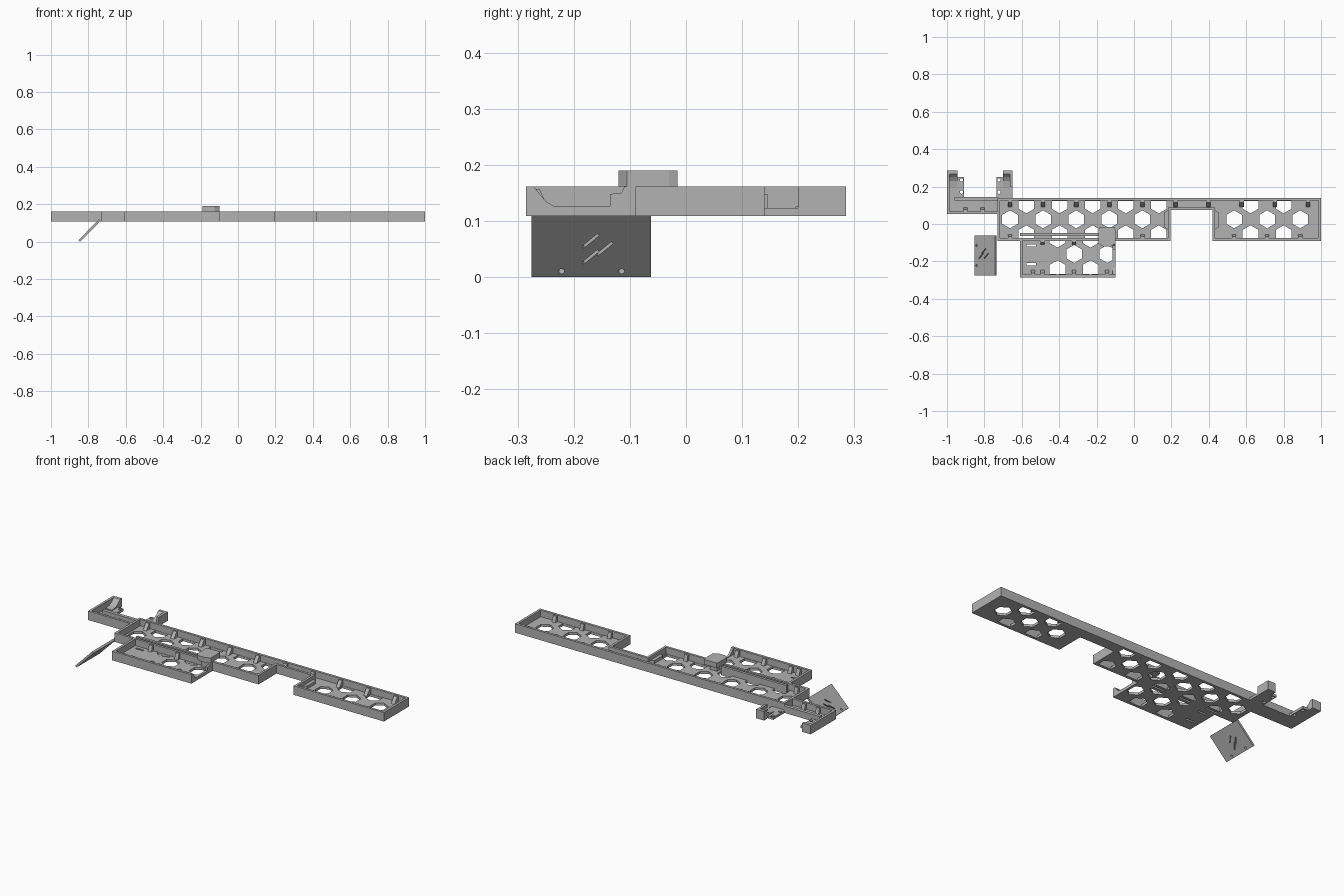
import bpy, bmesh, math
from mathutils import Vector

if "Cube" in bpy.data.objects:
    bpy.data.objects.remove(bpy.data.objects["Cube"])

GREY = (0.45, 0.45, 0.45, 1)
mat = bpy.data.materials.new("plain grey")
mat.use_nodes = True
mat.diffuse_color = GREY
mat.node_tree.nodes["Principled BSDF"].inputs["Base Color"].default_value = GREY

BASE, FLOOR, TOP, WALL, STEP = 0.109, 0.123, 0.161, 0.014, 0.177
PLACE = {"x": lambda a, b, d: (d, a, b),
         "z": lambda a, b, d: (a, b, d)}


def finish(name, bm):
    bmesh.ops.recalc_face_normals(bm, faces=bm.faces)
    mesh = bpy.data.meshes.new(name)
    bm.to_mesh(mesh)
    bm.free()
    mesh.materials.append(mat)
    obj = bpy.data.objects.new(name, mesh)
    bpy.context.scene.collection.objects.link(obj)
    return obj


def bridge(bm, low, high):
    for i in range(len(low)):
        j = (i + 1) % len(low)
        bm.faces.new((low[i], low[j], high[j], high[i]))


def prism(name, pts, lo, hi, axis="z"):
    """Extrude a flat outline between lo and hi along an axis."""
    bm = bmesh.new()
    low, high = [[bm.verts.new(PLACE[axis](a, b, d)) for a, b in pts] for d in (lo, hi)]
    bm.faces.new(low)
    bm.faces.new(high)
    bridge(bm, low, high)
    return finish(name, bm)


def plate(name, outline, holes, lo, hi):
    """Flat plate with through holes, none of which touch each other."""
    bm = bmesh.new()
    levels = []
    for z in (lo, hi):
        loops = [[bm.verts.new((x, y, z)) for x, y in o] for o in [outline] + holes]
        edges = [bm.edges.new((lp[i - 1], lp[i])) for lp in loops for i in range(len(lp))]
        bmesh.ops.triangle_fill(bm, edges=edges, use_beauty=True)
        levels.append(loops)
    for low, high in zip(*levels):
        bridge(bm, low, high)
    return finish(name, bm)


def rect(x0, x1, y0, y1):
    return [(x0, y0), (x1, y0), (x1, y1), (x0, y1)]


def box(name, x0, x1, y0, y1, z0=BASE, z1=TOP):
    return prism(name, rect(x0, x1, y0, y1), z0, z1)


def ngon(x, y, r, n=12):
    """Regular polygon with a corner pointing along +y."""
    return [(x + r * math.sin(math.tau * i / n), y + r * math.cos(math.tau * i / n))
            for i in range(n)]


def inset(pts, t):
    """Mitred inward offset of a counter-clockwise right-angled outline."""
    out = []
    for i, p in enumerate(pts):
        p = Vector(p)
        a = (p - Vector(pts[i - 1])).normalized()
        b = (Vector(pts[(i + 1) % len(pts)]) - p).normalized()
        out.append(tuple(p + t * Vector((-a.y - b.y, a.x + b.x))))
    return out


def ring(name, pts, t, z0, z1):
    """Continuous upright wall that follows an outline."""
    bm = bmesh.new()
    loops = [[bm.verts.new((x, y, z)) for x, y in o]
             for o, z in ((pts, z0), (inset(pts, t), z0), (inset(pts, t), z1), (pts, z1))]
    for k in range(4):
        bridge(bm, loops[k], loops[(k + 1) % 4])
    return finish(name, bm)


def honeycomb(x0, count, side_x0, side_count, y, dy, y0, y1):
    """A row of hexagons, with staggered rows trimmed by the walls."""
    centres = [(x0 + i * STEP, y) for i in range(count)]
    centres += [(side_x0 + i * STEP, y + s * dy) for i in range(side_count) for s in (-1, 1)]
    return [[(a, min(max(b, y0), y1)) for a, b in ngon(cx, cy, 0.048, 6)]
            for cx, cy in centres]


def gussets(name, xs, y, direction, depth=0.035, half=0.011):
    """Sloping stiffeners standing against a long wall."""
    for i, x in enumerate(xs):
        prof = [(y, FLOOR), (y + direction * depth, FLOOR),
                (y + direction * 0.01, TOP - 0.004), (y, TOP - 0.004)]
        prism(f"{name}_{i + 1}", prof, x - half, x + half, "x")


# Long main tray with a notch in the front
outline = [(-0.73, -0.09), (0.195, -0.09), (0.195, 0.075), (0.42, 0.075),
           (0.42, -0.09), (1, -0.09), (1, 0.14), (-0.73, 0.14)]
ring("main_tray_wall", outline, WALL, BASE, TOP)
main_holes = (honeycomb(-0.663, 5, -0.575, 5, 0.025, 0.08, -0.074, 0.124)
              + honeycomb(0.535, 3, 0.623, 2, 0.025, 0.08, -0.074, 0.124))
plate("main_tray_floor", inset(outline, WALL), main_holes, BASE, FLOOR)
gussets("back_gusset", [-0.663 + STEP * i for i in range(10)], 0.126, -1)
gussets("front_gusset", [-0.663, 0.045, 0.535, 0.712, 0.889], -0.076, 1, 0.02)

# Corner fillets on both sides of the notch
for side, x, d in (("right", 0.181, -1), ("left", 0.434, 1)):
    prof = [(x, 0.075), (x + d * 0.02, 0.06), (x + d * 0.02, -0.015), (x, -0.03)]
    prism(f"{side}_notch_fillet", prof, FLOOR, 0.14)

# Small tray in front of the main one
small_holes = honeycomb(-0.32, 2, -0.409, 2, -0.16, 0.082, -0.269, -0.092)
small_holes += [rect(-0.575, -0.525, y - 0.006, y + 0.006) for y in (-0.115, -0.215)]
plate("small_tray_floor", rect(-0.596, -0.10, -0.271, -0.09), small_holes, BASE, FLOOR)
box("small_tray_left_wall", -0.61, -0.596, -0.285, -0.09)
box("small_tray_front_wall", -0.596, -0.10, -0.285, -0.271)
box("small_tray_inner_rail", -0.61, -0.19, -0.063, -0.048)
gussets("small_front_gusset", [-0.54, -0.49, -0.32, -0.145], -0.271, 1, 0.025)
gussets("small_back_gusset", [-0.49, -0.32], -0.09, -1, 0.02)

# Low open end of the small tray
end = [(-0.271, BASE), (-0.09, BASE), (-0.09, TOP), (-0.11, TOP), (-0.115, 0.15),
       (-0.135, 0.148), (-0.135, 0.126), (-0.235, 0.126), (-0.25, 0.135), (-0.271, TOP)]
prism("small_tray_end_lip", end, -0.114, -0.10, "x")

# Raised cap with chamfered corners, on a short post
cap = [(-0.19, -0.105), (-0.165, -0.12), (-0.125, -0.12), (-0.10, -0.105),
       (-0.10, -0.03), (-0.105, -0.015), (-0.185, -0.015), (-0.19, -0.03)]
prism("raised_cap", cap, TOP, 0.19)
box("cap_post", -0.165, -0.12, -0.105, -0.05, FLOOR, TOP)

# U-shaped bracket at the back right corner
bracket = [(-1, 0.053), (-0.73, 0.053), (-0.73, 0.14), (-0.65, 0.14), (-0.65, 0.285),
           (-0.70, 0.285), (-0.70, 0.25), (-0.735, 0.25), (-0.735, 0.145),
           (-0.91, 0.145), (-0.91, 0.25), (-0.945, 0.25), (-0.945, 0.285), (-1, 0.285)]
screw_holes = [ngon(x, y, 0.009) for x in (-0.922, -0.722) for y in (0.17, 0.235)]
plate("bracket_floor", bracket, screw_holes, BASE, FLOOR)
box("bracket_front_wall", -1, -0.73, 0.053, 0.067)
box("bracket_side_wall", -1, -0.986, 0.067, 0.285)
box("bracket_back_rail", -0.96, -0.73, 0.125, 0.145, FLOOR, 0.148)
tip = [(0.195, BASE), (0.285, BASE), (0.285, TOP), (0.268, TOP),
       (0.25, 0.143), (0.23, 0.131), (0.195, 0.126)]
for side, x0, x1 in (("right", -0.986, -0.945), ("left", -0.70, -0.664)):
    prism(f"{side}_bracket_tip", tip, x0, x1, "x")
box("bracket_arm_wall", -0.664, -0.65, 0.20, 0.285)
gussets("bracket_gusset", [-0.90, -0.81], 0.067, 1, 0.02)

# Separate sloping plate with screw holes and slanted slots
slots = [[(x - 0.018, y - 0.012), (x - 0.014, y - 0.016),
          (x + 0.018, y + 0.012), (x + 0.014, y + 0.016)]
         for x, y in ((0.05, -0.17), (0.07, -0.145), (0.09, -0.17))]
plate_holes = [ngon(0.014, y, 0.006) for y in (-0.222, -0.115)] + slots
sloping = plate("sloping_plate", rect(0, 0.157, -0.275, -0.062), plate_holes, 0, 0.012)
sloping.location.x = -0.844
sloping.rotation_euler.y = -math.radians(45.5)
